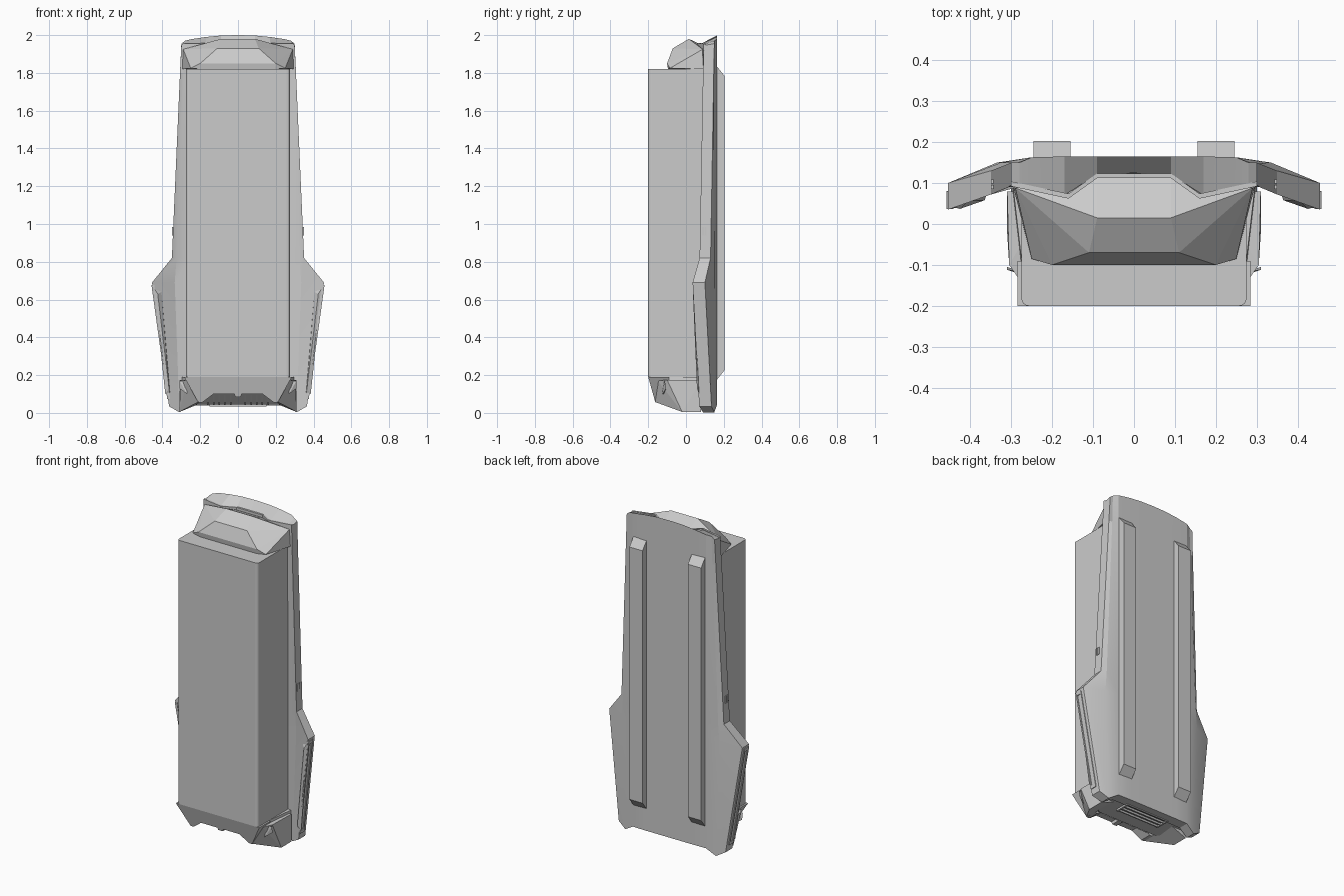
import bpy, bmesh
from mathutils import Vector

if "Cube" in bpy.data.objects:
    bpy.data.objects.remove(bpy.data.objects["Cube"])

grey = bpy.data.materials.new("plain grey")
grey.diffuse_color = (0.6, 0.6, 0.6, 1)
grey.use_nodes = True
grey.node_tree.nodes["Principled BSDF"].inputs["Base Color"].default_value = grey.diffuse_color


def finish(name, bm):
    bmesh.ops.recalc_face_normals(bm, faces=bm.faces)
    me = bpy.data.meshes.new(name)
    bm.to_mesh(me)
    bm.free()
    ob = bpy.data.objects.new(name, me)
    bpy.context.collection.objects.link(ob)
    me.materials.append(grey)
    return ob


def both(pts):
    return list(pts) + [(-x, y, z) for x, y, z in pts]


def hull(name, pts):
    bm = bmesh.new()
    vs = [bm.verts.new(p) for p in pts]
    r = bmesh.ops.convex_hull(bm, input=vs)
    junk = [v for v in r["geom_interior"] if isinstance(v, bmesh.types.BMVert)]
    bmesh.ops.delete(bm, geom=junk, context='VERTS')
    bmesh.ops.dissolve_limit(bm, angle_limit=0.01, verts=bm.verts, edges=bm.edges)
    return finish(name, bm)


def box(name, x, y, z):
    return hull(name, [(a, b, c) for a in x for b in y for c in z])


def mirror_hull(name, pts):
    for s, side in ((1, "right"), (-1, "left")):
        hull(f"{name}_{side}", [(s * x, y, z) for x, y, z in pts])


# Main rectangular pack with rounded vertical edges
pack = box("main_pack", (-.275, .275), (-.20, .125), (.19, 1.82))
bm = bmesh.new()
bm.from_mesh(pack.data)
bmesh.ops.bevel(bm, geom=[e for e in bm.edges if abs(e.verts[0].co.z - e.verts[1].co.z) > .5],
                offset=.018, segments=4, affect='EDGES', profile=.5)
bm.to_mesh(pack.data)
bm.free()

# Back shell: lofted rows of (z, fold x, edge x, edge back y, edge front y)
rows = [(0.04, .31, .365, .135, .07), (0.69, .335, .455, .10, .035),
        (0.82, .325, .35, .13, .072), (1.80, .285, .307, .147, .09),
        (1.96, .28, .30, .15, .095)]
bm = bmesh.new()
grid = []
for i, (z, xc, xe, yb, yf) in enumerate(rows):
    last, first = i == len(rows) - 1, i == 0
    xs = [0, .09, .17, .25, xc, xe]
    back = [.165, .165, .165, .163, .15, yb]
    front = [.10, .10, .10, .10, .09, yf]
    if last:
        front = [.125, .122, .07, .085, .092, yf]
        zb = [2.0, 1.998, 1.99, 1.978, 1.97, 1.955]
        zf = [1.95, 1.95, 1.95, 1.95, 1.95, 1.945]
    elif first:
        zb = [.04, .04, .04, .04, .003, .035]
        zf = zb
    else:
        zb = zf = [z] * 6
    half_b = list(zip(xs, back, zb))
    half_f = list(zip(xs, front, zf))
    line = lambda h: [bm.verts.new((-x, y, c)) for x, y, c in h[:0:-1]] + [bm.verts.new(p) for p in h]
    grid.append((line(half_b), line(half_f)))
n = len(grid[0][0])
for (b0, f0), (b1, f1) in zip(grid, grid[1:]):
    for k in range(n - 1):
        bm.faces.new((b0[k], b0[k + 1], b1[k + 1], b1[k]))
        bm.faces.new((f0[k], f1[k], f1[k + 1], f0[k + 1]))
    for k in (0, n - 1):
        bm.faces.new((b0[k], f0[k], f1[k], b1[k]))
for b, f in (grid[0], grid[-1]):
    for k in range(n - 1):
        bm.faces.new((b[k], b[k + 1], f[k + 1], f[k]))
shell = finish("back_shell", bm)
bpy.context.view_layer.objects.active = shell
shell.select_set(True)
bpy.ops.object.shade_smooth_by_angle(angle=.2)
shell.select_set(False)

# Two mounting rails with chamfered ends
mirror_hull("back_rail", [(x, y, z) for x in (.155, .245)
                          for y, z in ((.155, .165), (.155, 1.845), (.203, .225), (.203, 1.785))])

# Faceted head cap
hull("head_cap", both([
    (.09, .015, 1.98), (.17, .062, 1.95), (.09, .112, 1.935), (.11, -.07, 1.93),
    (.11, -.085, 1.83), (.20, -.10, 1.85), (.25, -.085, 1.825), (.195, -.095, 1.82),
    (.29, .088, 1.925), (.295, .09, 1.82)]))

# Thin zigzag seam between head cap and shell
seam = [(.30, .092, 1.948), (.16, .062, 1.952), (.09, .112, 1.945), (0, .112, 1.945)]
for i, (a, b) in enumerate(zip(seam, seam[1:])):
    mirror_hull(f"head_seam_{i}", [(p[0], p[1] + dy, p[2] + dz) for p in (a, b)
                                   for dy in (0, .012) for dz in (-.03, .006)])

# Front skirt with a notch along the bottom
right = [(.285, .19), (.21, .055), (.19, .055), (.13, .10), (.02, .10), (.015, .085)]
outline = right + [(-x, z) for x, z in reversed(right)]
bm = bmesh.new()
f = [bm.verts.new((x, -.20 + (.19 - z) * .28, z)) for x, z in outline]
b = [bm.verts.new((x, -.09, z)) for x, z in outline]
bm.faces.new(f)
bm.faces.new(b[::-1])
for i in range(len(f)):
    j = (i + 1) % len(f)
    bm.faces.new((f[i], b[i], b[j], f[j]))
finish("front_skirt", bm)

# Underside block with sloped front
hull("underside", both([(.22, -.13, .105), (.20, -.06, .045), (.30, .13, .045),
                        (.30, .13, .19), (.27, -.13, .19), (.30, .0, .045)]))
# Flared feet
mirror_hull("foot", [(.305, -.10, .175), (.21, -.165, .058), (.31, -.02, .005), (.31, .08, .005),
                     (.31, .08, .175), (.2, .08, .05), (.2, .08, .175), (.27, -.15, .17)])
# Small side fins
mirror_hull("side_fin", [(.27, -.125, .10), (.27, -.118, .17), (.31, -.112, .17),
                         (.31, -.105, .13), (.27, -.118, .10)])

# Underside vent: frame and slats
for s in (-1, 1):
    box(f"vent_end_{s}", (s * .15, s * .14), (.025, .12), (.034, .05))
for i in range(4):
    y = .03 + i * .027
    box(f"vent_slat_{i}", (-.15, .15), (y, y + .008), (.034, .05))
# Front vent ribs in the notch
for i in range(5):
    x = .035 + i * .03
    mirror_hull(f"notch_rib_{i}", [(x + d, y, z) for d in (0, .008)
                                   for y, z in ((-.125, .095), (-.065, .042), (-.06, .06))])


def edge(t, u):
    """Point on the lower wing's outer wall: t up, u from front to back."""
    lo, hi = [Vector((r[2], r[4] + (r[3] - r[4]) * u, r[0])) for r in rows[:2]]
    return lo.lerp(hi, t)


# Raised frame strips on the wing edges
for name, t0, t1, u0, u1 in (("front", .05, .98, .02, .16), ("rear", .05, .98, .55, .68),
                             ("lower", .05, .08, .02, .68), ("upper", .95, .98, .02, .68)):
    mirror_hull(f"wing_trim_{name}", [edge(t, u) + Vector((d, 0, 0)) for t in (t0, t1)
                                      for u in (u0, u1) for d in (-.01, .005)])
# Ridge along the front of each wing
mirror_hull("wing_ridge", [(.385, .068, .10), (.36, .072, .10), (.445, .042, .66), (.405, .056, .64),
                           (.365, .058, .13), (.425, .037, .63)])

# Small side ports
for s in (-1, 1):
    for i in range(2):
        y = .085 + i * .014
        box(f"side_port_{s}_{i}", (s * .335, s * .349), (y, y + .010), (.94, .985))
